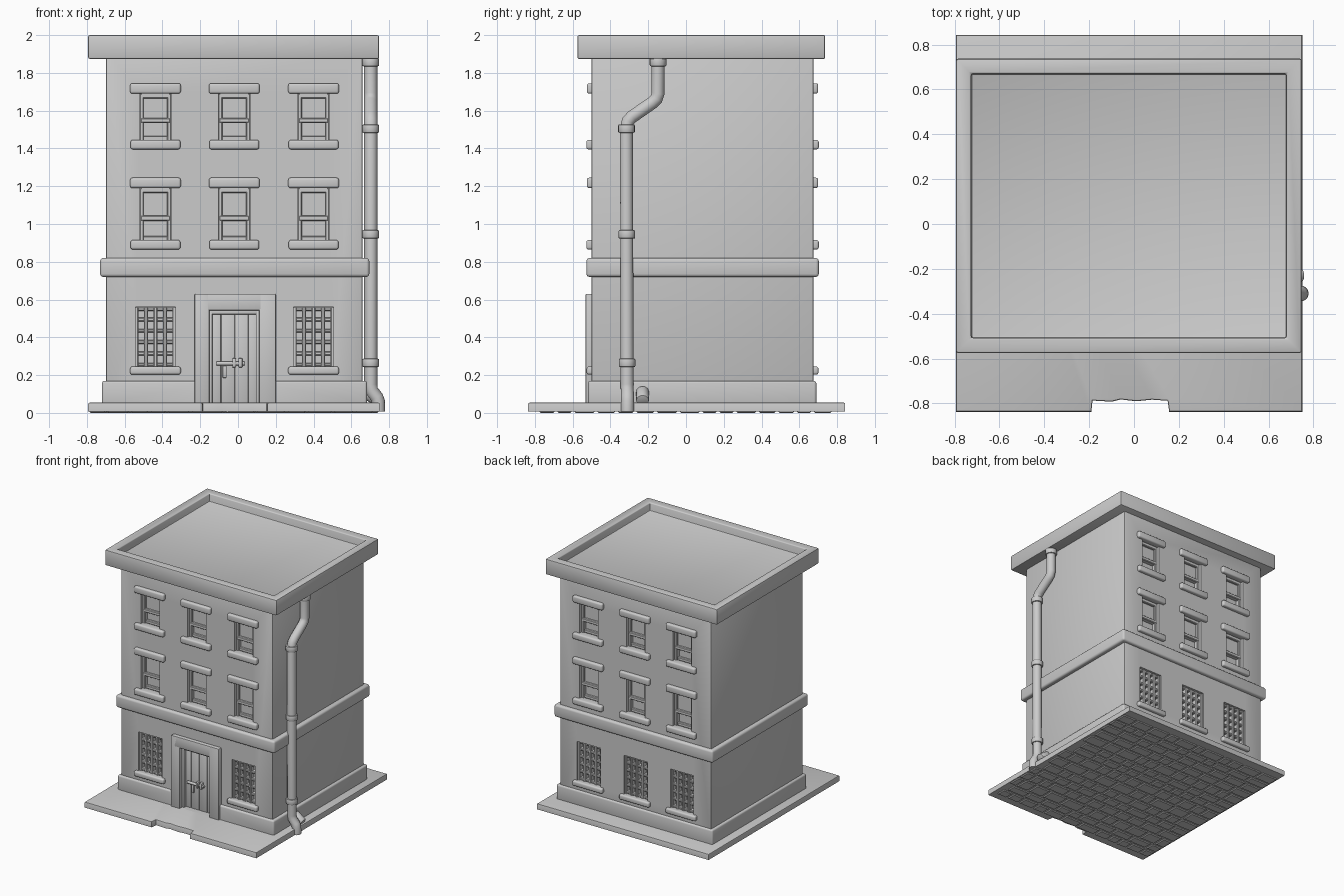
import bpy, bmesh, math, random
from mathutils import Vector, Matrix

if "Cube" in bpy.data.objects:
    bpy.data.objects.remove(bpy.data.objects["Cube"])

random.seed(4)
FRONT, BACK = -0.50, 0.675           # wall planes


def finish(bm, name):
    bmesh.ops.recalc_face_normals(bm, faces=bm.faces[:])
    me = bpy.data.meshes.new(name)
    bm.to_mesh(me)
    bm.free()
    ob = bpy.data.objects.new(name, me)
    bpy.context.collection.objects.link(ob)
    return ob


def boxes(name, items, bevel=0.008, seg=2):
    """One object from several (x0, x1, y0, y1, z0, z1) boxes with rounded edges."""
    bm = bmesh.new()
    for x0, x1, y0, y1, z0, z1 in items:
        m = Matrix.Translation(((x0 + x1) / 2, (y0 + y1) / 2, (z0 + z1) / 2))
        m = m @ Matrix.Diagonal((abs(x1 - x0), abs(y1 - y0), abs(z1 - z0), 1))
        bmesh.ops.create_cube(bm, size=1, matrix=m)
    if bevel:
        bmesh.ops.bevel(bm, geom=bm.edges[:], offset=bevel, segments=seg,
                        profile=0.5, affect='EDGES')
    return finish(bm, name)


def on_wall(side, x0, x1, d0, d1, z0, z1):
    """Box whose depth d is measured outward from the front or back wall."""
    a, b = (FRONT - d0, FRONT - d1) if side == 'front' else (BACK + d0, BACK + d1)
    return (x0, x1, min(a, b), max(a, b), z0, z1)


def cylinder(name, p, q, r, seg=20, bevel=0.006):
    p, q = Vector(p), Vector(q)
    bm = bmesh.new()
    m = Matrix.Translation((p + q) / 2) @ (q - p).to_track_quat('Z', 'Y').to_matrix().to_4x4()
    bmesh.ops.create_cone(bm, cap_ends=True, segments=seg, radius1=r, radius2=r,
                          depth=(q - p).length, matrix=m)
    rims = [e for e in bm.edges if any(len(f.verts) > 4 for f in e.link_faces)]
    bmesh.ops.bevel(bm, geom=rims, offset=bevel, segments=2, profile=0.5, affect='EDGES')
    return finish(bm, name)


def cut(ob, cutter):
    mod = ob.modifiers.new("openings", 'BOOLEAN')
    mod.operation, mod.solver, mod.object = 'DIFFERENCE', 'EXACT', cutter
    bpy.context.view_layer.objects.active = ob
    bpy.ops.object.modifier_apply(modifier=mod.name)


# Pavement slab with a broken notch in front of the door
notch = [(-0.19, -0.837), (-0.185, -0.787), (-0.10, -0.792), (-0.06, -0.782),
         (0.01, -0.79), (0.08, -0.783), (0.15, -0.788), (0.157, -0.837)]
outline = [(-0.793, -0.837)] + notch + [(0.75, -0.837), (0.75, 0.843), (-0.793, 0.843)]
bm = bmesh.new()
face = bm.faces.new([bm.verts.new((x, y, 0.008)) for x, y in outline])
ext = bmesh.ops.extrude_face_region(bm, geom=[face])
up = [g for g in ext['geom'] if isinstance(g, bmesh.types.BMVert)]
bmesh.ops.translate(bm, vec=(0, 0, 0.046), verts=up)
top_edges = [e for e in bm.edges if all(v.co.z > 0.05 for v in e.verts)]
bmesh.ops.bevel(bm, geom=top_edges, offset=0.008, segments=2, profile=0.5, affect='EDGES')
finish(bm, "pavement_slab")

# Irregular stones pressed into the underside
stones, y = [], -0.775
while y < 0.78:
    h = random.uniform(0.07, 0.11)
    x = -0.785
    while x < 0.69:
        w = random.uniform(0.07, 0.17)
        stones.append((x, min(x + w, 0.743), y, min(y + h, 0.836), 0.0, 0.02))
        x += w + 0.016
    y += h + 0.016
boxes("underside_stones", stones, 0.006, 1)

# Walls and plinth, with the openings cut out
cols = (-0.437, -0.02, 0.40)
rows = (0.915, 1.445)                # top of the upper window sills
heads = (1.19, 1.69)                 # underside of the lintels
walls = boxes("walls", [(-0.70, 0.66, FRONT, BACK, 0.04, 1.92)], 0.01)
plinth = boxes("plinth", [(-0.72, 0.683, -0.518, 0.69, 0.04, 0.17)], 0.013, 3)
holes = [on_wall('front', -0.155, 0.115, -0.055, 0.1, 0.054, 0.545)]
for side in ('front', 'back'):
    for x in cols:
        for z0, z1 in zip(rows, heads):
            holes.append(on_wall(side, x - 0.083, x + 0.083, -0.055, 0.1, z0 - 0.01, z1 + 0.01))
        if side == 'back' or x != cols[1]:
            holes.append(on_wall(side, x - 0.105, x + 0.105, -0.05, 0.1, 0.235, 0.56))
cutter = boxes("opening_cutter", holes, 0)
cut(walls, cutter)
cut(plinth, cutter)
bpy.data.objects.remove(cutter)

# Windows on both faces
for side in ('front', 'back'):
    for i, x in enumerate(cols):
        for j, (z0, z1) in enumerate(zip(rows, heads)):
            tag = f"{side}_{i}_{j}"
            boxes("lintel_" + tag, [on_wall(side, x - 0.134, x + 0.134, -0.03, 0.025, z1, z1 + 0.055)], 0.012, 3)
            boxes("sill_" + tag, [on_wall(side, x - 0.132, x + 0.132, -0.04, 0.028, z0 - 0.05, z0)], 0.012, 3)
            mid = z0 + 0.42 * (z1 - z0)
            boxes("sash_" + tag, [
                on_wall(side, x - 0.085, x - 0.062, -0.06, -0.022, z0 - 0.005, z1),
                on_wall(side, x + 0.062, x + 0.085, -0.06, -0.022, z0 - 0.005, z1),
                on_wall(side, x - 0.08, x + 0.08, -0.06, -0.022, z1 - 0.025, z1 + 0.005),
                on_wall(side, x - 0.08, x + 0.08, -0.06, -0.02, mid - 0.014, mid + 0.014),
                on_wall(side, x - 0.08, x + 0.08, -0.06, -0.035, z0 - 0.005, z0 + 0.022),
                on_wall(side, x - 0.07, x + 0.07, -0.06, -0.04, mid, z1)], 0.005, 1)
        if side == 'back' or i != 1:
            tag = f"{side}_{i}"
            boxes("ground_sill_" + tag, [on_wall(side, x - 0.134, x + 0.134, -0.03, 0.026, 0.203, 0.245)], 0.011, 3)
            bars = [on_wall(side, x + k * 0.05 - 0.011, x + k * 0.05 + 0.011, -0.055, -0.012, 0.24, 0.562)
                    for k in (-2, -1, 0, 1, 2)]
            bars += [on_wall(side, x - 0.106, x + 0.106, -0.055, -0.016, z - 0.01, z + 0.01)
                     for z in (0.255, 0.315, 0.375, 0.435, 0.495, 0.55)]
            boxes("window_grille_" + tag, bars, 0.005, 1)

# String course
boxes("string_course", [(-0.73, 0.695, -0.527, 0.703, 0.72, 0.82)], 0.016, 3)

# Roof cornice with sunken deck
bm = bmesh.new()
m = Matrix.Translation((-0.023, 0.081, 1.937)) @ Matrix.Diagonal((1.54, 1.312, 0.126, 1))
bmesh.ops.create_cube(bm, size=1, matrix=m)
top = max(bm.faces, key=lambda f: f.calc_center_median().z)
bmesh.ops.inset_region(bm, faces=[top], thickness=0.095)
deck = bmesh.ops.extrude_face_region(bm, geom=[top])
bmesh.ops.delete(bm, geom=[top], context='FACES_ONLY') if top.is_valid else None
low = [g for g in deck['geom'] if isinstance(g, bmesh.types.BMVert)]
bmesh.ops.translate(bm, vec=(0, 0, -0.065), verts=low)
sharp = [e for e in bm.edges if len(e.link_faces) == 2 and e.calc_face_angle(0) > 1]
bmesh.ops.bevel(bm, geom=sharp, offset=0.009, segments=2, profile=0.5, affect='EDGES')
finish(bm, "roof_cornice")

# Door with surround
boxes("door_surround", [(-0.23, -0.152, -0.532, -0.47, 0.045, 0.63),
                        (0.112, 0.20, -0.532, -0.47, 0.045, 0.63),
                        (-0.225, 0.195, -0.532, -0.47, 0.543, 0.63)], 0.006)
boxes("door_frame", [(-0.156, -0.135, -0.50, -0.44, 0.05, 0.545),
                     (0.095, 0.116, -0.50, -0.44, 0.05, 0.545),
                     (-0.15, 0.11, -0.50, -0.44, 0.522, 0.547)], 0.005)
edges = (-0.14, -0.09, -0.018, 0.055, 0.10)
boxes("door_planks", [(a, b, -0.474, -0.44, 0.052, 0.53) for a, b in zip(edges, edges[1:])], 0.005)
cylinder("door_bolt", (-0.115, -0.484, 0.262), (0.035, -0.484, 0.262), 0.011, 12, 0.003)
boxes("bolt_brackets", [(-0.03, -0.01, -0.503, -0.465, 0.24, 0.29),
                        (0.002, 0.024, -0.503, -0.465, 0.24, 0.29)], 0.006)
boxes("key_plate", [(-0.082, -0.06, -0.485, -0.465, 0.185, 0.25)], 0.005)

# Drainpipe on the right side
path = [(0.703, -0.148, 1.89), (0.703, -0.148, 1.69), (0.703, -0.157, 1.662), (0.703, -0.178, 1.642),
        (0.703, -0.285, 1.568), (0.703, -0.307, 1.545), (0.703, -0.315, 1.51), (0.703, -0.312, 0.15),
        (0.707, -0.311, 0.12), (0.735, -0.31, 0.083), (0.743, -0.31, 0.06), (0.744, -0.31, 0.008)]
cu = bpy.data.curves.new("drainpipe", 'CURVE')
cu.dimensions, cu.bevel_depth, cu.bevel_resolution, cu.use_fill_caps = '3D', 0.035, 5, True
sp = cu.splines.new('POLY')
sp.points.add(len(path) - 1)
for pt, co in zip(sp.points, path):
    pt.co = (*co, 1)
pipe = bpy.data.objects.new("drainpipe", cu)
bpy.context.collection.objects.link(pipe)
bpy.ops.object.select_all(action='DESELECT')
pipe.select_set(True)
bpy.context.view_layer.objects.active = pipe
bpy.ops.object.convert(target='MESH')
for i, (y, z) in enumerate([(-0.148, 1.857), (-0.315, 1.505), (-0.313, 0.945), (-0.312, 0.265)]):
    cylinder(f"pipe_collar_{i}", (0.703, y, z - 0.022), (0.703, y, z + 0.022), 0.044)
cylinder("pipe_side_outlet", (0.67, -0.23, 0.115), (0.742, -0.23, 0.065), 0.034)

# Smooth shading with sharp edges kept
bpy.ops.object.select_all(action='SELECT')
bpy.context.view_layer.objects.active = pipe
bpy.ops.object.shade_smooth_by_angle(angle=math.radians(35))
